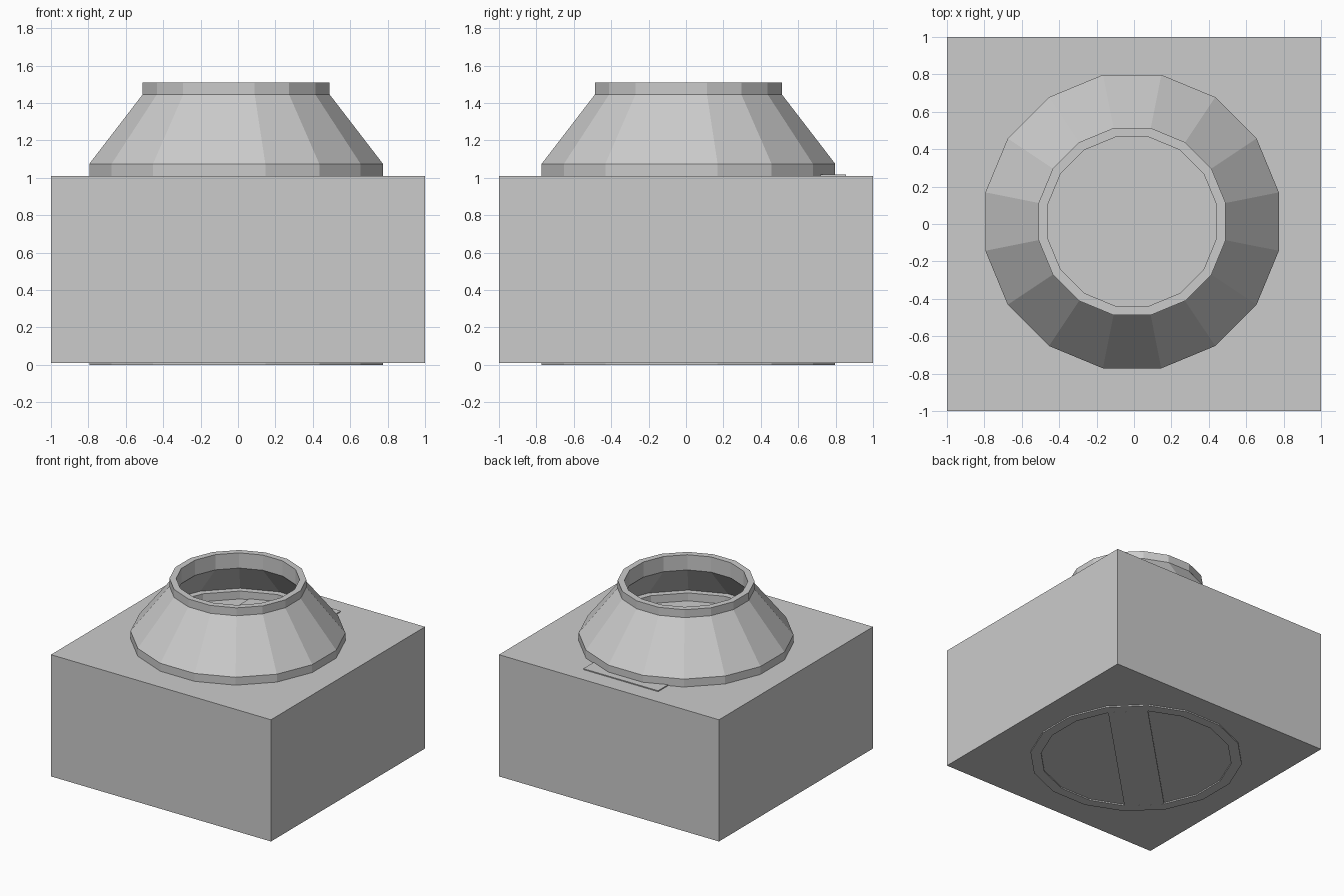
import bpy
import math
from mathutils import Matrix

SIDES = 16
CENTRE = (-0.01, 0.013)

default = bpy.data.objects.get("Cube")
if default:
    bpy.data.objects.remove(default, do_unlink=True)

grey = bpy.data.materials.new("plain grey")
grey.use_nodes = True
colour = (0.6, 0.6, 0.6, 1.0)
grey.diffuse_color = colour
grey.node_tree.nodes["Principled BSDF"].inputs["Base Color"].default_value = colour


def add_object(name, verts, faces):
    mesh = bpy.data.meshes.new(name)
    mesh.from_pydata(verts, [], faces)
    mesh.materials.append(grey)
    obj = bpy.data.objects.new(name, mesh)
    bpy.context.collection.objects.link(obj)
    return obj


def box(name, x, y, z):
    """Box from (low, high) pairs along each axis."""
    verts = [(a, b, c) for c in z for a, b in
             ((x[0], y[0]), (x[1], y[0]), (x[1], y[1]), (x[0], y[1]))]
    faces = [(3, 2, 1, 0), (4, 5, 6, 7)]
    faces += [(i, (i + 1) % 4, (i + 1) % 4 + 4, i + 4) for i in range(4)]
    return add_object(name, verts, faces)


def lathe(name, profile):
    """Closed (radius, height) profile turned around the shared centre."""
    n = len(profile)
    verts = []
    for s in range(SIDES):
        a = math.tau * (s + 0.5) / SIDES
        verts += [(CENTRE[0] + r * math.cos(a), CENTRE[1] + r * math.sin(a), z)
                  for r, z in profile]
    faces = []
    for s in range(SIDES):
        t = (s + 1) % SIDES
        for i in range(n):
            j = (i + 1) % n
            faces.append((s * n + i, t * n + i, t * n + j, s * n + j))
    return add_object(name, verts, faces)


# Main block
box("base_block", (-1, 1), (-1, 1), (0.01, 1.01))

# Hollow tapered hood with a foot ring and a short collar
lathe("hood", [(0.80, 1.0), (0.80, 1.075), (0.51, 1.445), (0.51, 1.51),
               (0.46, 1.51), (0.46, 1.385), (0.77, 1.075), (0.72, 1.075),
               (0.72, 1.0)])

# Thin plate partly under the hood, showing at the back
box("back_plate", (-0.345, 0.335), (0.17, 0.855), (1.0, 1.018))

# Ring and diagonal bar under the block
lathe("bottom_ring", [(0.80, 0), (0.80, 0.03), (0.72, 0.03), (0.72, 0)])
bar = box("bottom_bar", (-0.706, 0.706), (-0.15, 0.15), (0, 0.03))
bar.data.transform(Matrix.Translation((*CENTRE, 0))
                   @ Matrix.Rotation(math.pi / 4, 4, 'Z'))
